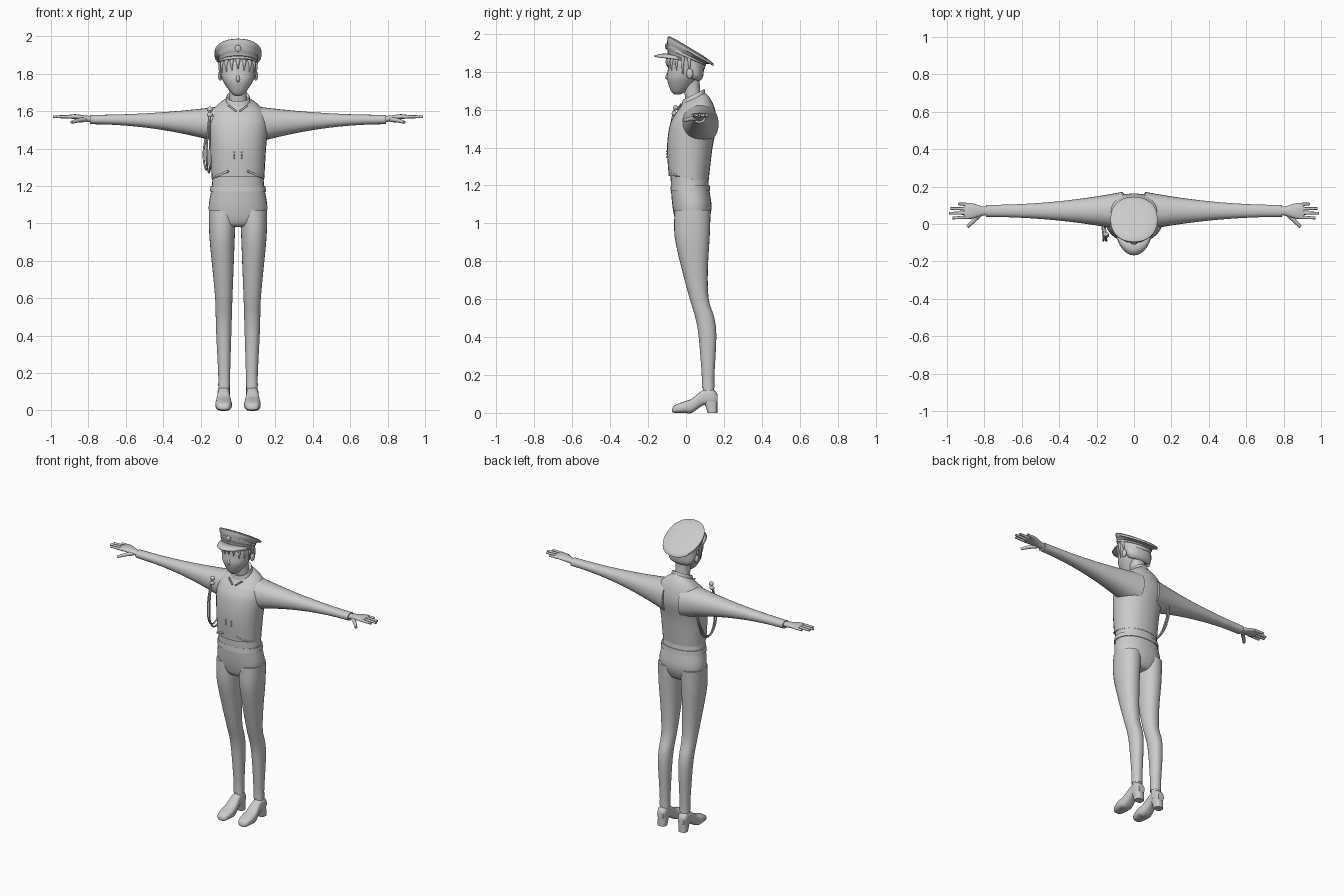
import bpy, bmesh, math
from mathutils import Vector

default_cube = bpy.data.objects.get("Cube")
if default_cube:
    bpy.data.objects.remove(default_cube)

grey = bpy.data.materials.new("plain_grey")
grey.use_nodes = True
grey.diffuse_color = (.6, .6, .6, 1)
shader = grey.node_tree.nodes["Principled BSDF"]
shader.inputs["Base Color"].default_value = grey.diffuse_color


def finish(name, bm):
    bmesh.ops.recalc_face_normals(bm, faces=bm.faces)
    mesh = bpy.data.meshes.new(name)
    bm.to_mesh(mesh)
    bm.free()
    mesh.materials.append(grey)
    part = bpy.data.objects.new(name, mesh)
    bpy.context.collection.objects.link(part)
    bpy.ops.object.select_all(action='DESELECT')
    part.select_set(True)
    bpy.context.view_layer.objects.active = part
    bpy.ops.object.shade_smooth_by_angle(angle=math.radians(50))
    return part


def smooth(keys, steps=4):
    """Fill in rows between key rows along a flowing curve."""
    rows = [Vector(key) for key in keys]
    filled = []
    for i in range(len(rows) - 1):
        start, end = rows[i], rows[i + 1]
        slope_in = (end - rows[max(i - 1, 0)]) / 2
        slope_out = (rows[min(i + 2, len(rows) - 1)] - start) / 2
        for step in range(steps):
            t = step / steps
            ease = t * t * (3 - 2 * t)
            filled.append(start.lerp(end, ease) + slope_in * t * (1 - t) ** 2
                          - slope_out * t * t * (1 - t))
    return filled + [rows[-1]]


def ring(center, u, v, squareness=2.2, count=28):
    """Rounded loop with half-axes u and v."""
    def bulge(value):
        return math.copysign(abs(value) ** (2 / squareness), value)
    angles = [math.tau * i / count for i in range(count)]
    return [Vector(center) + Vector(u) * bulge(math.cos(a)) + Vector(v) * bulge(math.sin(a))
            for a in angles]


def level(z, front, back, width, slope=0, x=0, squareness=2.2):
    """Loop around the body; slope lifts its back edge."""
    depth = (back - front) / 2
    return ring((x, (front + back) / 2, z), (width, 0, 0), (0, depth, depth * slope), squareness)


def loft(name, rings):
    bm = bmesh.new()
    rows = [[bm.verts.new(point) for point in points] for points in rings]
    for low, high in zip(rows, rows[1:]):
        for i in range(len(low)):
            bm.faces.new((low[i - 1], low[i], high[i], high[i - 1]))
    bm.faces.new(rows[0])
    bm.faces.new(rows[-1])
    return finish(name, bm)


def column(name, keys, **options):
    return loft(name, [level(*row, **options) for row in smooth(keys)])


def rod(name, points, radius, taper=1.0):
    """Bent round rod, tapering towards its tip."""
    curve = bpy.data.curves.new(name, 'CURVE')
    curve.dimensions = '3D'
    curve.bevel_depth = radius
    curve.bevel_resolution = 2
    curve.use_fill_caps = True
    curve.resolution_u = 6
    spline = curve.splines.new('BEZIER')
    last = len(points) - 1
    spline.bezier_points.add(last)
    for i, knot in enumerate(spline.bezier_points):
        knot.co = points[i]
        knot.radius = 1 + (taper - 1) * i / last
        knot.handle_left_type = knot.handle_right_type = 'AUTO'
    curve.materials.append(grey)
    bpy.context.collection.objects.link(bpy.data.objects.new(name, curve))


def ball(name, location, size):
    bm = bmesh.new()
    bmesh.ops.create_uvsphere(bm, u_segments=16, v_segments=10, radius=1)
    bmesh.ops.scale(bm, vec=size, verts=bm.verts)
    bmesh.ops.translate(bm, vec=location, verts=bm.verts)
    return finish(name, bm)


# Trouser top, waist and belt
column("hips", [(.98, -.02, .08, .07), (1, -.05, .11, .13), (1.08, -.07, .135, .157),
                (1.2, -.08, .12, .14), (1.34, -.08, .11, .13)])
loft("belt", [level(z, -.08 - rim, .125 + rim, .147 + rim)
              for z, rim in ((1.17, -.01), (1.17, .003), (1.2, 0), (1.2, -.01))])

# Short jacket, its hem raised towards the front centre
jacket = [level(*row) for row in smooth([
    (1.23, -.09, .12, .14, 0), (1.4, -.1, .14, .15, 0), (1.52, -.085, .163, .16, 0),
    (1.59, -.055, .153, .145, .1), (1.63, -.035, .13, .11, .3), (1.66, -.02, .1, .06, .5)], 6)]
for point in jacket[0]:
    point.z += .5 * max(0, .05 - point.y) * (1 - abs(point.x) / .2)
lining = [point.lerp(Vector((0, 0, point.z)), .07) for point in jacket[0]]
loft("jacket", [lining] + jacket)
loft("collar", [level(z, -.02 + inset, .1 - inset, .064 - inset, .5)
                for z, inset in ((1.64, -.003), (1.67, 0), (1.68, .004), (1.67, .02))])

for side in (-1, 1):
    rod("collar_flap", [(side * .01, -.045, 1.6), (side * .05, -.025, 1.63)], .005)
    rod("hem_fold", [(side * .05, -.09, 1.28), (side * .12, -.05, 1.25)], .006)
    for row in range(3):
        ball("button", (side * .02, -.1, 1.35 + row * .015), (.005, .005, .005))

    # Sleeves narrow quickly from the shoulder, then slowly to the cuff
    sleeve = []
    for i in range(25):
        t = i / 24
        flare = (1 - t) ** 2
        sleeve.append(ring((side * (.06 + .73 * t), .07, 1.555 - .03 * flare),
                           (0, .032 + .07 * flare, 0), (0, 0, .025 + .08 * flare)))
    loft("sleeve", sleeve)

    # Hands with four spread fingers and a thumb
    loft("hand", [ring((side * x, .07, z), (0, width, 0), (0, 0, .9 * thick))
                  for x, z, width, thick in smooth([
                      (.77, 1.555, .023, .02), (.81, 1.56, .025, .018),
                      (.87, 1.57, .042, .015), (.91, 1.57, .038, .01)])])
    for i, tip in enumerate((.97, .99, .98, .94)):
        spread = (i - 1.5) * .022
        rod("finger", [(side * .88, .07 + spread, 1.57),
                       (side * tip, .07 + 1.15 * spread, 1.57)], .01, .7)
    rod("thumb", [(side * .82, .055, 1.555), (side * .855, .02, 1.55),
                  (side * .89, -.015, 1.54)], .014, .6)

    # Trouser legs, bowed back at the calf
    loft("leg", [level(z, front, back, width, x=side * x)
                 for z, front, back, width, x in smooth([
                     (1.07, -.06, .13, .073, .083), (.93, -.06, .125, .068, .085),
                     (.75, -.02, .115, .056, .08), (.6, .02, .12, .046, .076),
                     (.5, .05, .15, .043, .076), (.4, .067, .16, .04, .076),
                     (.2, .083, .15, .032, .074), (.13, .083, .15, .032, .074)])])

    # Heeled boots
    column("ankle", [(.07, .09, .148, .03), (.15, .09, .148, .03)], x=side * .074)
    loft("boot", [ring((side * .077, y, (sole + top) / 2), (width, 0, 0),
                       (0, 0, (top - sole) / 2), 2.8)
                  for y, sole, top, width in smooth([
                      (-.073, .005, .02, .015), (-.06, 0, .04, .033), (-.01, 0, .06, .044),
                      (.03, 0, .075, .041), (.09, .04, .12, .032), (.14, .045, .125, .032),
                      (.165, .05, .1, .022)])])
    column("heel", [(0, .115, .165, .028), (.07, .09, .165, .03)],
           x=side * .077, squareness=2.8)

# Neck, face and hair
column("neck", [(1.64, 0, .09, .052), (1.7, -.01, .075, .045), (1.8, -.02, .07, .05)])
column("head", [(1.68, -.06, -.03, .013), (1.7, -.08, .005, .04), (1.76, -.1, .06, .08),
                (1.81, -.096, .085, .094), (1.86, -.09, .09, .096), (1.9, -.06, .06, .07)])
column("nose", [(1.75, -.09, -.07, .007), (1.77, -.11, -.07, .011), (1.81, -.09, -.07, .006)])
column("hair_back", [(1.76, .01, .07, .07, -.35), (1.79, -.01, .09, .092, -.35),
                     (1.87, -.06, .096, .098, -.35)])
for i in range(11):
    angle = math.radians(20 * (i - 5))
    x, y = math.sin(angle), -math.cos(angle)
    length = .04 + .05 * abs(x) + .01 * (i % 2)
    rod("hair_lock", [(.094 * x, .09 * y, 1.875), (.1 * x, .1 * y, 1.85),
                      (.093 * x, .097 * y, 1.875 - length)], .013, .15)
for side in (-1, 1):
    ball("ear", (side * .095, .02, 1.79), (.012, .018, .027))

# Peaked cap, tipped down towards the back
loft("cap_band", [level(z, -.096 - rim, .1 + rim, .1 + rim, -.43)
                  for z, rim in ((1.855, -.006), (1.855, 0), (1.875, .002),
                                 (1.878, .006), (1.9, .005))])
loft("cap_crown", [level(*row) for row in (
    (1.885, -.095, .1, .102, -.45), (1.9, -.1, .125, .115, -.52),
    (1.9, -.098, .146, .126, -.58), (1.913, -.096, .146, .126, -.6),
    (1.922, -.088, .13, .115, -.6), (1.927, -.05, .09, .07, -.6))])

# Cap visor, a curved plate arching over the brow
bm = bmesh.new()
rows = []
for i in range(17):
    angle = math.radians(-85 + 170 * i / 16)
    x, forward = math.sin(angle), math.cos(angle)
    rows.append([bm.verts.new((width * x, -reach * forward, z + .03 * forward))
                 for width, reach, z in ((.098, .09, 1.868), (.106, .135, 1.864),
                                         (.103, .168, 1.855))])
for near, far in zip(rows, rows[1:]):
    for j in range(2):
        bm.faces.new((near[j], near[j + 1], far[j + 1], far[j]))
visor = finish("cap_visor", bm)
visor.modifiers.new("thickness", 'SOLIDIFY').thickness = .007
ball("cap_badge", (0, -.103, 1.935), (.016, .007, .018))

# Double shoulder cord looped under the right arm
for gap in (0, .014):
    rod("shoulder_cord", [(-.15, -.06, 1.61), (-.15 - gap, -.085, 1.46),
                          (-.15 - gap, -.06, 1.29 + gap), (-.16 - gap, .02, 1.28 + gap),
                          (-.17 - gap, .1, 1.38), (-.165, .13, 1.5)], .005)
for drop in (0, .03):
    ball("cord_knot", (-.15, -.055 - drop / 4, 1.61 - drop), (.016, .013, .014))
